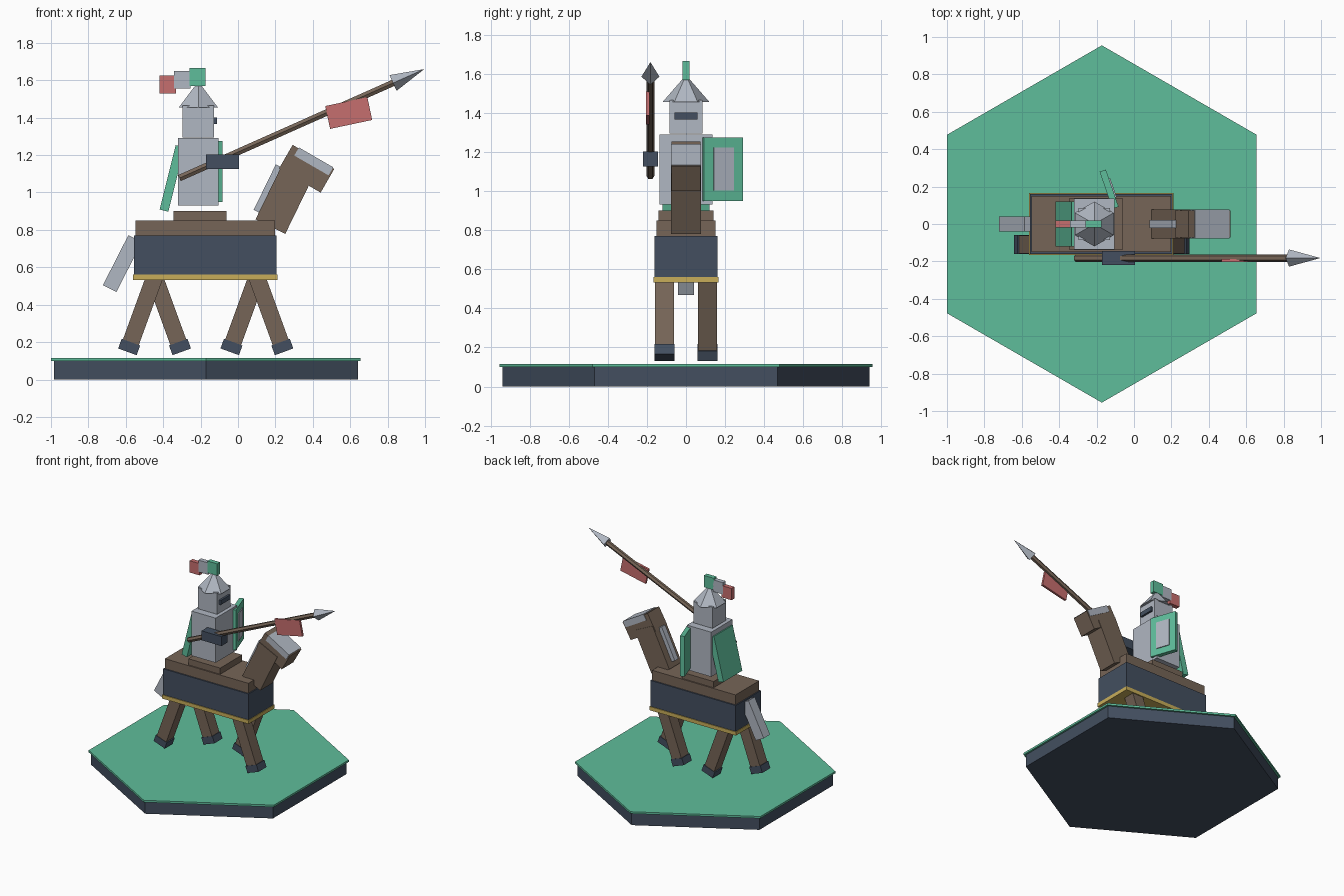
import bpy
import bmesh
from math import radians
from mathutils import Matrix, Vector

default = bpy.data.objects.get("Cube")
if default:
    bpy.data.objects.remove(default, do_unlink=True)


def material(name, rgb):
    linear = [((c / 255 + 0.055) / 1.055) ** 2.4 for c in rgb] + [1]
    mat = bpy.data.materials.new(name)
    mat.use_nodes = True
    mat.diffuse_color = linear
    mat.node_tree.nodes["Principled BSDF"].inputs["Base Color"].default_value = linear
    return mat


GREEN = material("green", (95, 189, 155))
SLATE = material("slate blue", (67, 79, 96))
BROWN = material("brown", (118, 101, 87))
STEEL = material("steel grey", (176, 183, 194))
GOLD = material("gold", (200, 174, 90))
RED = material("red", (198, 110, 110))


def finish(name, bm, center, mat, tilt=0, yaw=0):
    """Turn a bmesh into an object; tilt is about y, yaw about z, in degrees."""
    mesh = bpy.data.meshes.new(name)
    bm.to_mesh(mesh)
    bm.free()
    mesh.materials.append(mat)
    obj = bpy.data.objects.new(name, mesh)
    obj.location = center
    obj.rotation_euler = (0, radians(tilt), radians(yaw))
    bpy.context.collection.objects.link(obj)
    return obj


def box(name, size, center, mat, tilt=0, yaw=0):
    bm = bmesh.new()
    bmesh.ops.create_cube(bm, size=1, matrix=Matrix.Diagonal((*size, 1)))
    return finish(name, bm, center, mat, tilt, yaw)


def prism(name, sides, r1, r2, depth, center, mat, tilt=0):
    bm = bmesh.new()
    bmesh.ops.create_cone(bm, cap_ends=True, segments=sides,
                          radius1=r1, radius2=r2, depth=depth)
    return finish(name, bm, center, mat, tilt)


# Hexagonal stand
BASE_X = -0.172
prism("stand", 6, 0.938, 0.938, 0.1, (BASE_X, 0, 0.05), SLATE)
prism("stand_grass", 6, 0.955, 0.955, 0.016, (BASE_X, 0, 0.107), GREEN)

# Horse body, blanket and saddle
BODY_X = -0.175
box("horse_body", (0.745, 0.30, 0.28), (BODY_X, 0, 0.71), BROWN)
box("blanket", (0.762, 0.32, 0.215), (BODY_X, 0, 0.6625), SLATE)
box("blanket_trim", (0.772, 0.332, 0.03), (BODY_X, 0, 0.546), GOLD)
box("saddle", (0.284, 0.28, 0.06), (-0.203, 0, 0.87), BROWN)

# Legs: diagonal pairs swing the same way
LEG_LENGTH = 0.42
for end, x in (("rear", -0.446), ("front", 0.101)):
    for side, y in (("right", -0.11), ("left", 0.11)):
        swing = 1 if (end == "rear") == (side == "right") else -1
        tilt = 20 * swing
        hoof = Vector((x - 0.136 * swing, y, 0.174))
        up = Matrix.Rotation(radians(tilt), 3, "Y") @ Vector((0, 0, 1))
        box(f"{side}_{end}_hoof", (0.105, 0.102, 0.055), hoof, SLATE, tilt)
        box(f"{side}_{end}_leg", (0.09, 0.095, LEG_LENGTH),
            hoof + up * (LEG_LENGTH / 2 + 0.02), BROWN, tilt)

# Horse neck, head, mane and tail
box("horse_neck", (0.177, 0.156, 0.345), (0.249, 0, 0.973), BROWN, 26)
box("horse_head", (0.257, 0.147, 0.146), (0.367, 0, 1.127), BROWN, 30)
box("face_plate", (0.212, 0.154, 0.05), (0.405, 0, 1.166), STEEL, 30)
box("mane", (0.04, 0.045, 0.27), (0.161, 0, 1.02), STEEL, 26)
box("tail", (0.081, 0.08, 0.30), (-0.618, 0, 0.62), STEEL, 27)

# Rider
RIDER_X = -0.212
box("torso", (0.216, 0.272, 0.36), (RIDER_X, 0, 1.11), STEEL)
box("helmet", (0.17, 0.17, 0.17), (RIDER_X, 0, 1.38), STEEL)
box("visor_slit", (0.03, 0.12, 0.036), (-0.126, 0, 1.384), SLATE)
prism("helmet_roof", 6, 0.12, 0.02, 0.115, (RIDER_X, 0, 1.513), STEEL)
box("cape", (0.048, 0.24, 0.355), (-0.353, 0, 1.075), GREEN, 14)

# Plume steps back and down
for name, x, z, mat in (("front", -0.217, 1.617, GREEN),
                        ("middle", -0.298, 1.603, STEEL),
                        ("back", -0.375, 1.577, RED)):
    box(f"{name}_plume", (0.087, 0.036, 0.095), (x, 0, z), mat)

# Shield with a raised panel on its front
SHIELD = Vector((-0.133, 0.186, 1.112))
normal = Matrix.Rotation(radians(19), 3, "Z") @ Vector((1, 0, 0))
box("shield", (0.035, 0.21, 0.325), SHIELD, GREEN, 0, 19)
box("shield_panel", (0.009, 0.108, 0.22), SHIELD + normal * 0.02, STEEL, 0, 19)

# Lance, held by a gauntlet
LANCE_Y = -0.182
LANCE_TILT = 66
butt = Vector((-0.313, LANCE_Y, 1.077))
axis = Matrix.Rotation(radians(LANCE_TILT), 3, "Y") @ Vector((0, 0, 1))
SHAFT, TIP = 1.25, 0.183
prism("lance_shaft", 6, 0.02, 0.02, SHAFT, butt + axis * SHAFT / 2, BROWN, LANCE_TILT)
prism("lance_tip", 4, 0.046, 0, TIP, butt + axis * (SHAFT + TIP / 2), STEEL, LANCE_TILT)
box("gauntlet", (0.177, 0.075, 0.076), (-0.083, LANCE_Y, 1.164), SLATE)
box("pennant", (0.23, 0.018, 0.125), (0.592, -0.195, 1.425), RED, -12)
